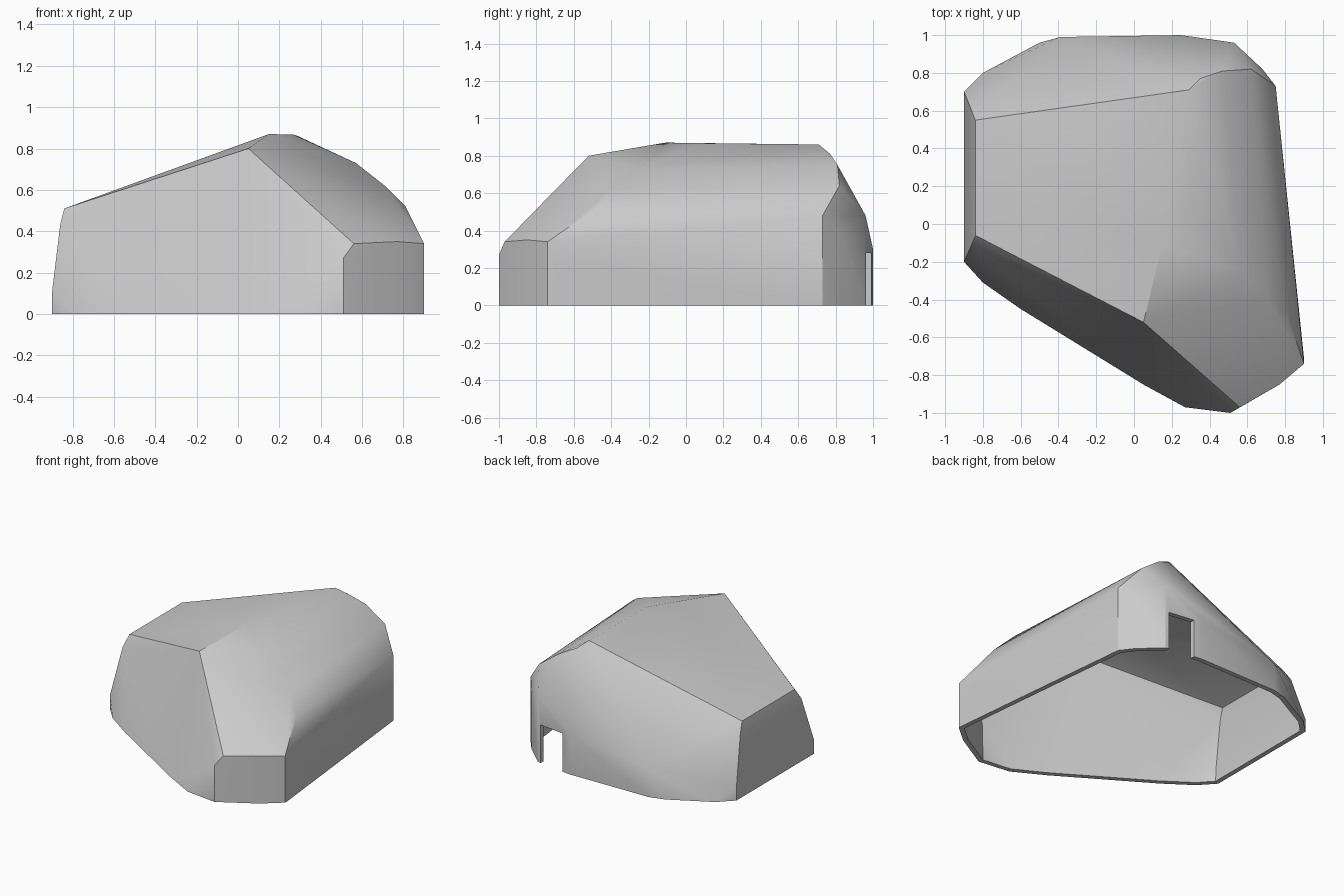
import bpy, bmesh, math
from mathutils import Vector

cube = bpy.data.objects.get("Cube")
if cube:
    bpy.data.objects.remove(cube, do_unlink=True)

WALL = 0.035

grey = bpy.data.materials.new("light_grey")
grey.use_nodes = True
colour = (0.6, 0.6, 0.6, 1)
grey.diffuse_color = colour
grey.node_tree.nodes["Principled BSDF"].inputs["Base Color"].default_value = colour

# Floor outline, each corner rising straight up to the given height
walls = [(-.9, .7, .1), (-.8, .8, 0), (-.5, .96, 0), (-.39, .99, .2), (.25, 1, .3),
         (.53, .96, .48), (.68, .82, .4), (.75, .73, .48), (.9, -.71, .25),
         (.9, -.74, .34), (.77, -.85, .35), (.56, -.97, .34), (.51, -1, .27),
         (.27, -.97, 0), (.05, -.85, 0), (-.6, -.45, 0), (-.8, -.31, 0), (-.9, -.2, .1)]
# Crown of the shell: sloping top, ridge and rounded shoulder
crown = [(-.86, .6, .43), (-.84, .55, .51), (-.86, -.11, .43), (-.84, -.06, .51),
         (.05, -.52, .8), (.15, -.11, .87), (.27, .07, .867), (.29, .71, .86),
         (.35, .77, .81), (.47, .81, .75), (.62, .82, .64), (.57, -.25, .73),
         (.71, -.4, .62), (.81, -.48, .52)]

# Faceted outer skin with an open underside
bm = bmesh.new()
for x, y, z in walls:
    bm.verts.new((x, y, 0))
    if z:
        bm.verts.new((x, y, z))
for p in crown:
    bm.verts.new(p)
bmesh.ops.convex_hull(bm, input=bm.verts[:])
bmesh.ops.delete(bm, geom=[v for v in bm.verts if not v.link_faces], context='VERTS')
bmesh.ops.dissolve_limit(bm, angle_limit=math.radians(1), verts=bm.verts[:], edges=bm.edges[:])
bmesh.ops.recalc_face_normals(bm, faces=bm.faces[:])
bmesh.ops.delete(bm, geom=[f for f in bm.faces if f.normal.z < -.9], context='FACES')
bm.normal_update()

# Inner skin, offset by the wall thickness, joined by a flat rim
outer = bm.faces[:]
rim = [e for e in bm.edges if e.is_boundary]
inner = {}
for v in bm.verts[:]:
    n = v.normal.copy()
    if v.co.z < .001:
        n = Vector((n.x, n.y, 0)).normalized()
    inner[v] = bm.verts.new(v.co - n * WALL * v.calc_shell_factor())
for f in outer:
    bm.faces.new([inner[v] for v in reversed(f.verts)])
for e in rim:
    a, b = e.verts
    bm.faces.new((a, b, inner[b], inner[a]))
bmesh.ops.recalc_face_normals(bm, faces=bm.faces[:])

mesh = bpy.data.meshes.new("shell_cover")
bm.to_mesh(mesh)
bm.free()
mesh.materials.append(grey)
shell = bpy.data.objects.new("shell_cover", mesh)
bpy.context.collection.objects.link(shell)

# Notch through the rear wall
bpy.ops.mesh.primitive_cube_add(size=1, location=(.408, .98, .09))
cutter = bpy.context.object
cutter.name = "notch_cutter"
cutter.scale = (.195, .2, .38)
cutter.data.materials.append(grey)
cutter.hide_render = True
cutter.hide_set(True)
cut = shell.modifiers.new("notch", 'BOOLEAN')
cut.operation = 'DIFFERENCE'
cut.solver = 'EXACT'
cut.object = cutter

bpy.context.view_layer.objects.active = shell
bpy.ops.object.select_all(action='DESELECT')
shell.select_set(True)
bpy.ops.object.modifier_apply(modifier=cut.name)
bpy.data.objects.remove(cutter, do_unlink=True)
bpy.ops.object.shade_smooth_by_angle(angle=math.radians(30))
